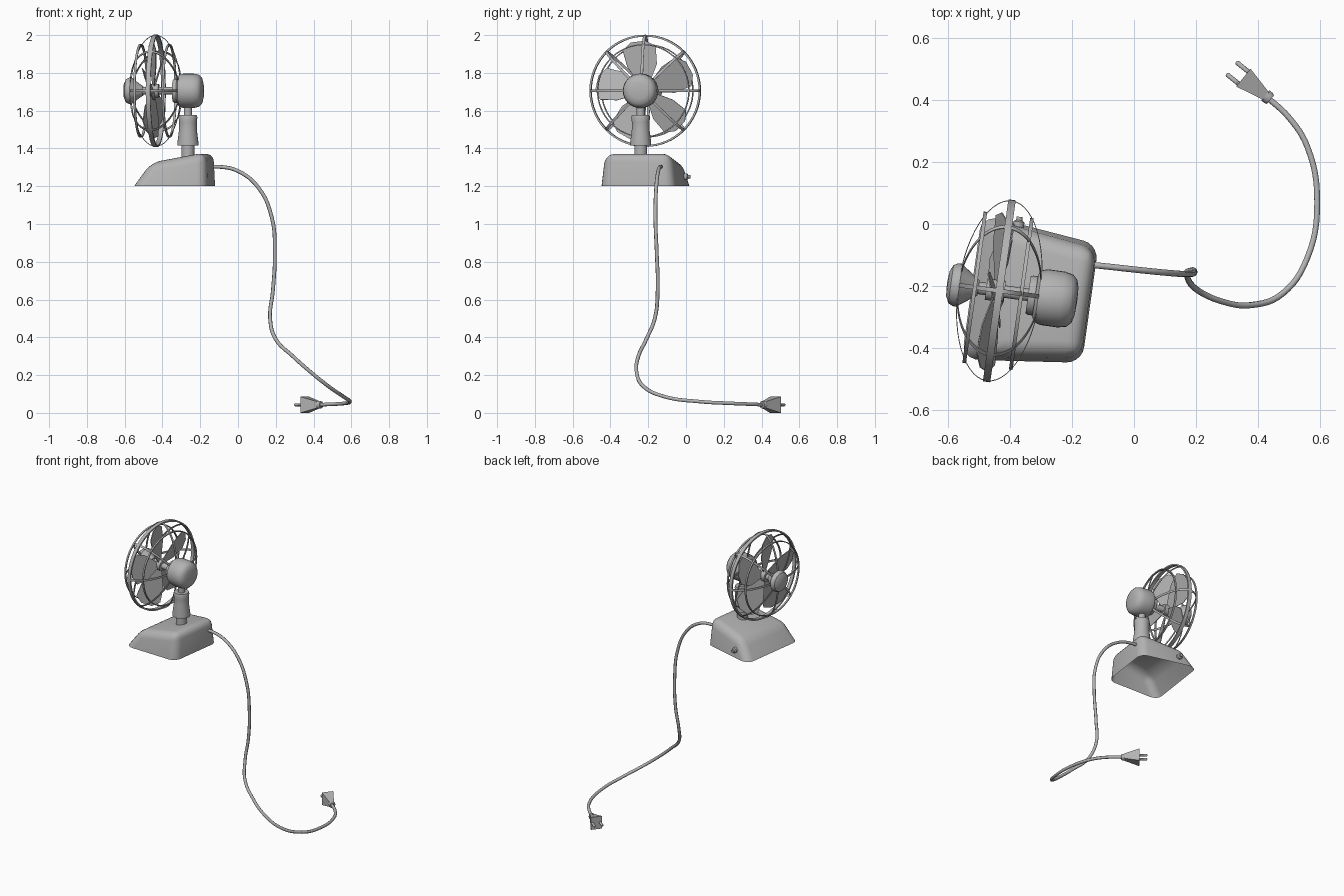
import bpy, bmesh
from math import sin, cos, pi, radians
from mathutils import Matrix, Vector

if "Cube" in bpy.data.objects:
    bpy.data.objects.remove(bpy.data.objects["Cube"])

grey = bpy.data.materials.new("plain grey")
grey.use_nodes = True
grey.diffuse_color = (0.45, 0.45, 0.45, 1)
grey.node_tree.nodes["Principled BSDF"].inputs["Base Color"].default_value = (0.45, 0.45, 0.45, 1)

# The whole fan stands turned a little about its post
FAN = Matrix.Translation((-0.265, -0.24, 0)) @ Matrix.Rotation(radians(-8), 4, 'Z')
AXIS_Z = 1.705
SPIN = FAN @ Matrix.Translation((0, 0, AXIS_Z))


def finish(name, bm, matrix, smooth=35):
    bmesh.ops.recalc_face_normals(bm, faces=bm.faces)
    mesh = bpy.data.meshes.new(name)
    bm.to_mesh(mesh)
    bm.free()
    mesh.materials.append(grey)
    ob = bpy.data.objects.new(name, mesh)
    bpy.context.collection.objects.link(ob)
    ob.matrix_world = matrix
    if smooth:
        bpy.ops.object.select_all(action='DESELECT')
        ob.select_set(True)
        bpy.context.view_layer.objects.active = ob
        bpy.ops.object.shade_smooth_by_angle(angle=radians(smooth))
    return ob


def lathe(name, profile, matrix, axis='Z', steps=32, closed=False):
    """Turn (radius, distance along axis) points about the axis."""
    bm = bmesh.new()
    pts = profile + profile[:1] if closed else profile
    verts = [bm.verts.new((r, 0, h)) for r, h in pts]
    edges = [bm.edges.new(pair) for pair in zip(verts, verts[1:])]
    bmesh.ops.spin(bm, geom=verts + edges, cent=(0, 0, 0), axis=(0, 0, 1),
                   angle=2 * pi, steps=steps, use_merge=False)
    bmesh.ops.remove_doubles(bm, verts=bm.verts, dist=0.0004)
    if axis == 'X':
        bm.transform(Matrix.Rotation(pi / 2, 4, 'Y'))
    return finish(name, bm, matrix)


def slab(bm, points, thickness, matrix):
    """Thin flat plate from an outline."""
    face = bm.faces.new([bm.verts.new(matrix @ Vector(p)) for p in points])
    face.normal_update()
    push = face.normal * thickness
    grown = bmesh.ops.extrude_face_region(bm, geom=[face], use_keep_orig=True)
    for v in grown["geom"]:
        if isinstance(v, bmesh.types.BMVert):
            v.co += push


# Hollow base, wider at the front, with a sloping top
bm = bmesh.new()


def corners(front, back):
    return [bm.verts.new((x, s * w, z)) for (x, w, z), s in
            ((front, -1), (back, -1), (back, 1), (front, 1))]


low = corners((-0.262, 0.237, 1.2), (0.125, 0.193, 1.2))
high = corners((-0.175, 0.205, 1.325), (0.118, 0.175, 1.38))
bm.faces.new(high)
for i in range(4):
    j = (i + 1) % 4
    bm.faces.new((low[i], low[j], high[j], high[i]))
soft = [e for e in bm.edges if not e.is_boundary]
bmesh.ops.bevel(bm, geom=soft, offset=0.05, segments=5, profile=0.5, affect='EDGES')
finish("base", bm, FAN, 60)

# Switch knob on the side of the base
lathe("switch_knob", [(0, 0), (0.018, 0), (0.018, 0.02), (0.01, 0.025), (0.01, 0.036), (0, 0.036)],
      FAN @ Matrix.Translation((-0.14, 0.21, 1.25)) @ Matrix.Rotation(-pi / 2, 4, 'X'), steps=12)

# Post, flared sleeve and neck
lathe("post", [(0, 1.34), (0.034, 1.34), (0.034, 1.43), (0, 1.43)], FAN)
lathe("sleeve", [(0, 1.415), (0.056, 1.415), (0.056, 1.43), (0.047, 1.50),
                 (0.047, 1.54), (0.05, 1.565), (0.046, 1.577), (0, 1.577)], FAN)
lathe("neck", [(0, 1.56), (0.022, 1.56), (0.022, 1.64), (0, 1.64)], FAN)

# Motor housing, collar, shaft and front hub
lathe("motor", [(0, -0.055), (0.07, -0.055), (0.085, -0.045), (0.091, -0.025), (0.091, 0.03),
                (0.085, 0.058), (0.07, 0.073), (0.045, 0.08), (0, 0.082)], SPIN, 'X')
lathe("motor_collar", [(0, -0.078), (0.06, -0.078), (0.064, -0.07), (0.064, -0.05), (0, -0.05)], SPIN, 'X')
lathe("shaft", [(0, -0.26), (0.02, -0.26), (0.02, -0.07), (0, -0.07)], SPIN, 'X', 16)
lathe("blade_hub", [(0, -0.215), (0.035, -0.215), (0.035, -0.155), (0, -0.155)], SPIN, 'X', 24)
lathe("front_hub", [(0, -0.343), (0.04, -0.34), (0.062, -0.33), (0.07, -0.315), (0.07, -0.302),
                    (0.06, -0.29), (0.025, -0.24), (0, -0.24)], SPIN, 'X')

# Five pitched blades
bm = bmesh.new()
outline = [(0.025, -0.02), (0.13, -0.085), (0.225, -0.095), (0.262, -0.045),
           (0.265, 0.035), (0.23, 0.085), (0.14, 0.075), (0.025, 0.02)]
for k in range(5):
    turn = Matrix.Rotation(radians(28 + 72 * k), 4, 'X')
    pitch = Matrix.Rotation(radians(20), 4, 'Y')
    place = Matrix.Translation((-0.185, 0, 0)) @ turn @ Matrix.Rotation(radians(20), 4, 'Y')
    place = Matrix.Translation((-0.185, 0, 0)) @ turn @ Matrix.Rotation(radians(20), 4, (0, 1, 0))
    slab(bm, [(0, r, t) for r, t in outline], 0.004, place)
finish("fan_blades", bm, SPIN, 0)

# Cage rings: a wide middle band with a smaller ring either side
for name, x, radius, half, thick in (("middle_ring", -0.172, 0.297, 0.012, 0.01),
                                     ("front_ring", -0.252, 0.247, 0.006, 0.006),
                                     ("rear_ring", -0.1, 0.247, 0.006, 0.006)):
    inner = radius - thick
    lathe(name, [(inner, x - half), (radius, x - half), (radius, x + half), (inner, x + half)],
          SPIN, 'X', 64, True)

# Eight curved ribbon ribs from the front hub round to the motor collar
bm = bmesh.new()
STEPS = 24
for k in range(8):
    turn = Matrix.Rotation(k * pi / 4, 4, 'X')
    rows = []
    for i in range(STEPS + 1):
        a = radians(12 + 156 * i / STEPS)
        row = []
        for grow, side in ((0, -1), (0, 1), (-0.003, 1), (-0.003, -1)):
            spot = (-0.172 - (0.135 + grow) * cos(a), (0.295 + grow) * sin(a), side * 0.007)
            row.append(bm.verts.new(turn @ Vector(spot)))
        rows.append(row)
    for a, b in zip(rows, rows[1:]):
        for i in range(4):
            j = (i + 1) % 4
            bm.faces.new((a[i], a[j], b[j], b[i]))
    bm.faces.new(rows[0])
    bm.faces.new(rows[-1])
finish("cage_ribs", bm, SPIN, 40)

# Hanging power cord
path = [(-0.16, -0.13, 1.30), (-0.1, -0.136, 1.303), (0.0, -0.147, 1.28), (0.11, -0.158, 1.19),
        (0.18, -0.162, 1.03), (0.195, -0.155, 0.85), (0.185, -0.15, 0.65), (0.17, -0.165, 0.5),
        (0.20, -0.21, 0.39), (0.29, -0.252, 0.30), (0.38, -0.262, 0.22), (0.48, -0.225, 0.14),
        (0.56, -0.11, 0.085), (0.592, 0.07, 0.06), (0.56, 0.25, 0.05), (0.50, 0.345, 0.046),
        (0.43, 0.41, 0.043)]
curve = bpy.data.curves.new("power_cord", 'CURVE')
curve.dimensions = '3D'
curve.bevel_depth = 0.01
curve.bevel_resolution = 2
curve.resolution_u = 6
spline = curve.splines.new('BEZIER')
spline.bezier_points.add(len(path) - 1)
for point, co in zip(spline.bezier_points, path):
    point.co = co
    point.handle_left_type = point.handle_right_type = 'AUTO'
curve.materials.append(grey)
bpy.context.collection.objects.link(bpy.data.objects.new("power_cord", curve))

# Plug: collar, square flared body and two round prongs, laid along its local x
PLUG = Matrix.Translation((0.435, 0.407, 0.043)) @ Matrix.Rotation(radians(141), 4, 'Z')
lathe("plug_collar", [(0, -0.008), (0.018, -0.008), (0.021, 0), (0.021, 0.014), (0, 0.014)], PLUG, 'X', 12)
bm = bmesh.new()
ends = [[bm.verts.new((x, sy * w, sz * h)) for sy, sz in ((-1, -1), (1, -1), (1, 1), (-1, 1))]
        for x, w, h in ((0.01, 0.015, 0.017), (0.105, 0.037, 0.043))]
for ring in ends:
    bm.faces.new(ring)
for i in range(4):
    j = (i + 1) % 4
    bm.faces.new((ends[0][i], ends[0][j], ends[1][j], ends[1][i]))
finish("plug_body", bm, PLUG, 0)
for name, y in (("left_prong", 0.025), ("right_prong", -0.025)):
    lathe(name, [(0, 0.1), (0.008, 0.1), (0.008, 0.15), (0.005, 0.155), (0, 0.155)],
          PLUG @ Matrix.Translation((0, y, 0)), 'X', 10)
